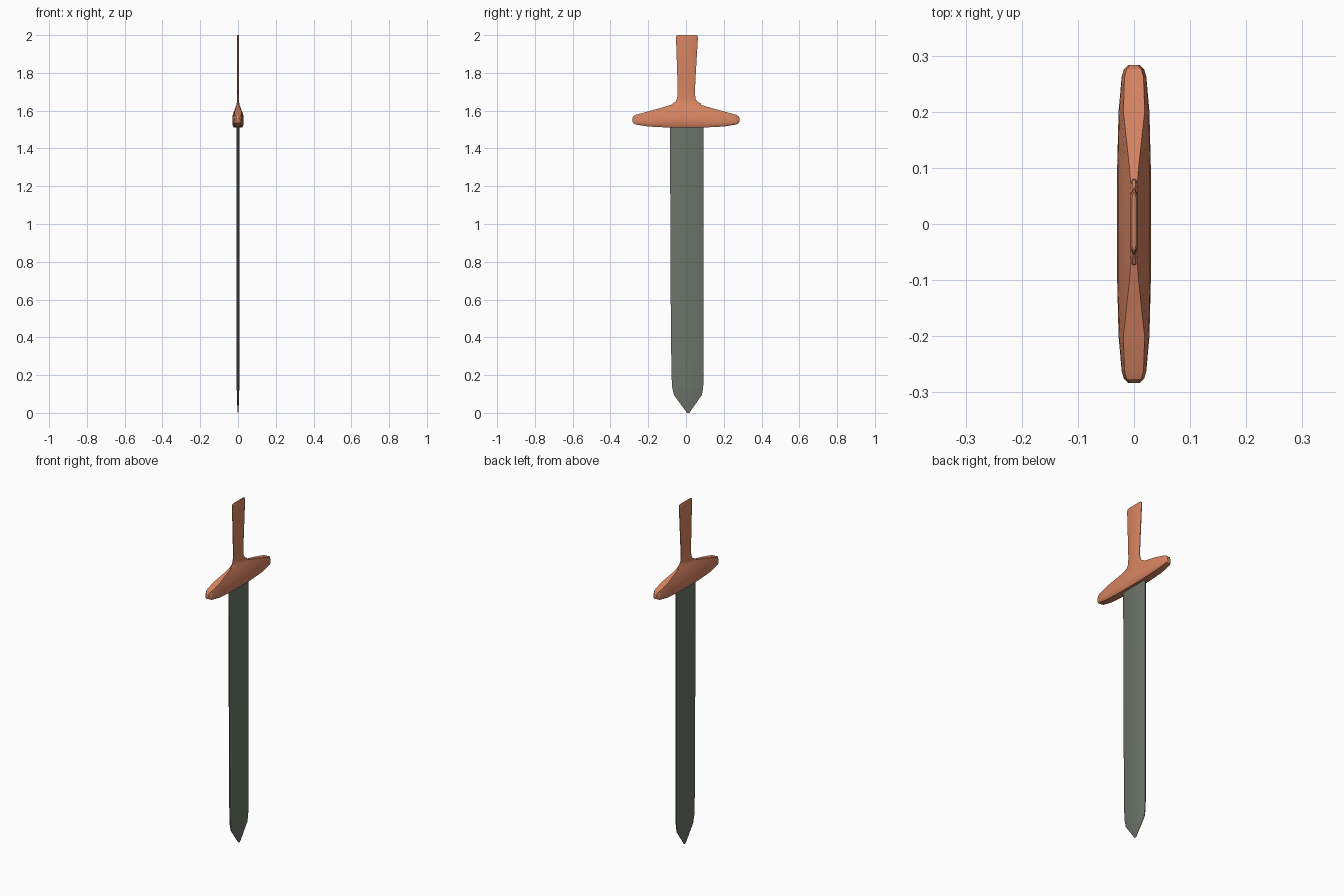
import bpy, bmesh, math

if "Cube" in bpy.data.objects:
    bpy.data.objects.remove(bpy.data.objects["Cube"])


def material(name, color):
    m = bpy.data.materials.new(name)
    m.diffuse_color = (*color, 1)
    m.use_nodes = True
    m.node_tree.nodes["Principled BSDF"].inputs["Base Color"].default_value = m.diffuse_color
    return m


def loft(name, rings, mat):
    """Skin a list of equal-length point rings and cap both ends."""
    bm = bmesh.new()
    loops = [[bm.verts.new(p) for p in r] for r in rings]
    n = len(loops[0])
    for a, b in zip(loops, loops[1:]):
        for i in range(n):
            j = (i + 1) % n
            bm.faces.new((a[i], a[j], b[j], b[i]))
    bm.faces.new(loops[0])
    bm.faces.new(loops[-1])
    bmesh.ops.recalc_face_normals(bm, faces=bm.faces)
    mesh = bpy.data.meshes.new(name)
    bm.to_mesh(mesh)
    bm.free()
    ob = bpy.data.objects.new(name, mesh)
    bpy.context.collection.objects.link(ob)
    mesh.materials.append(mat)
    bpy.context.view_layer.objects.active = ob
    ob.select_set(True)
    bpy.ops.object.shade_smooth_by_angle(angle=math.radians(30))
    ob.select_set(False)
    return ob


def flat_ring(z, y0, y1, t, bevel):
    """Flat horizontal section with bevelled, blunt edges."""
    e = t * 0.35
    return [(e, y0, z), (t, y0 + bevel, z), (t, y1 - bevel, z), (e, y1, z),
            (-e, y1, z), (-t, y1 - bevel, z), (-t, y0 + bevel, z), (-e, y0, z)]


def guard_ring(y, w, top, lo, hi):
    """Upright section: broad belly, narrowing towards the top."""
    h = hi - lo
    half = [(w * 0.72, lo), (w * 0.93, lo + h * 0.1), (w, lo + h * 0.27),
            (w * 0.95, lo + h * 0.5), (top + (w - top) * 0.35, lo + h * 0.82), (top, hi)]
    return [(x, y, z) for x, z in half] + [(-x, y, z) for x, z in reversed(half)]


steel = material("steel", (0.15, 0.175, 0.14))
copper = material("copper", (0.68, 0.23, 0.12))

# blade: z, left edge, right edge, half thickness
blade = [(0.0, 0.006, 0.018, 0.001), (0.012, -0.004, 0.026, 0.003),
         (0.095, -0.064, 0.084, 0.006), (0.135, -0.073, 0.091, 0.007),
         (0.20, -0.077, 0.093, 0.007), (0.60, -0.081, 0.093, 0.007),
         (1.54, -0.085, 0.093, 0.007)]
loft("blade", [flat_ring(z, a, b, t, min(0.012, (b - a) * 0.3)) for z, a, b, t in blade], steel)

# crossguard: distance from centre, half width, top half width, bottom, top
arm = [(0.0, 0.030, 0.005, 1.510, 1.640), (0.06, 0.030, 0.005, 1.510, 1.638),
       (0.10, 0.030, 0.008, 1.511, 1.624), (0.20, 0.0275, 0.019, 1.516, 1.596),
       (0.262, 0.022, 0.017, 1.526, 1.579), (0.276, 0.018, 0.013, 1.532, 1.573),
       (0.283, 0.011, 0.007, 1.542, 1.562)]
sections = [(-d, *r) for d, *r in reversed(arm[1:])] + arm
loft("crossguard", [guard_ring(*s) for s in sections], copper)

# grip: flared foot, slim waist, rounded pommel end
grip = [(1.60, -0.082, 0.088, 0.010), (1.638, -0.072, 0.078, 0.007),
        (1.648, -0.055, 0.060, 0.006), (1.665, -0.047, 0.050, 0.005),
        (1.70, -0.044, 0.047, 0.0045), (1.78, -0.046, 0.051, 0.006),
        (1.985, -0.053, 0.063, 0.006), (1.996, -0.051, 0.061, 0.006),
        (2.0, -0.046, 0.056, 0.004)]
loft("grip", [flat_ring(z, a, b, t, 0.010) for z, a, b, t in grip], copper)
